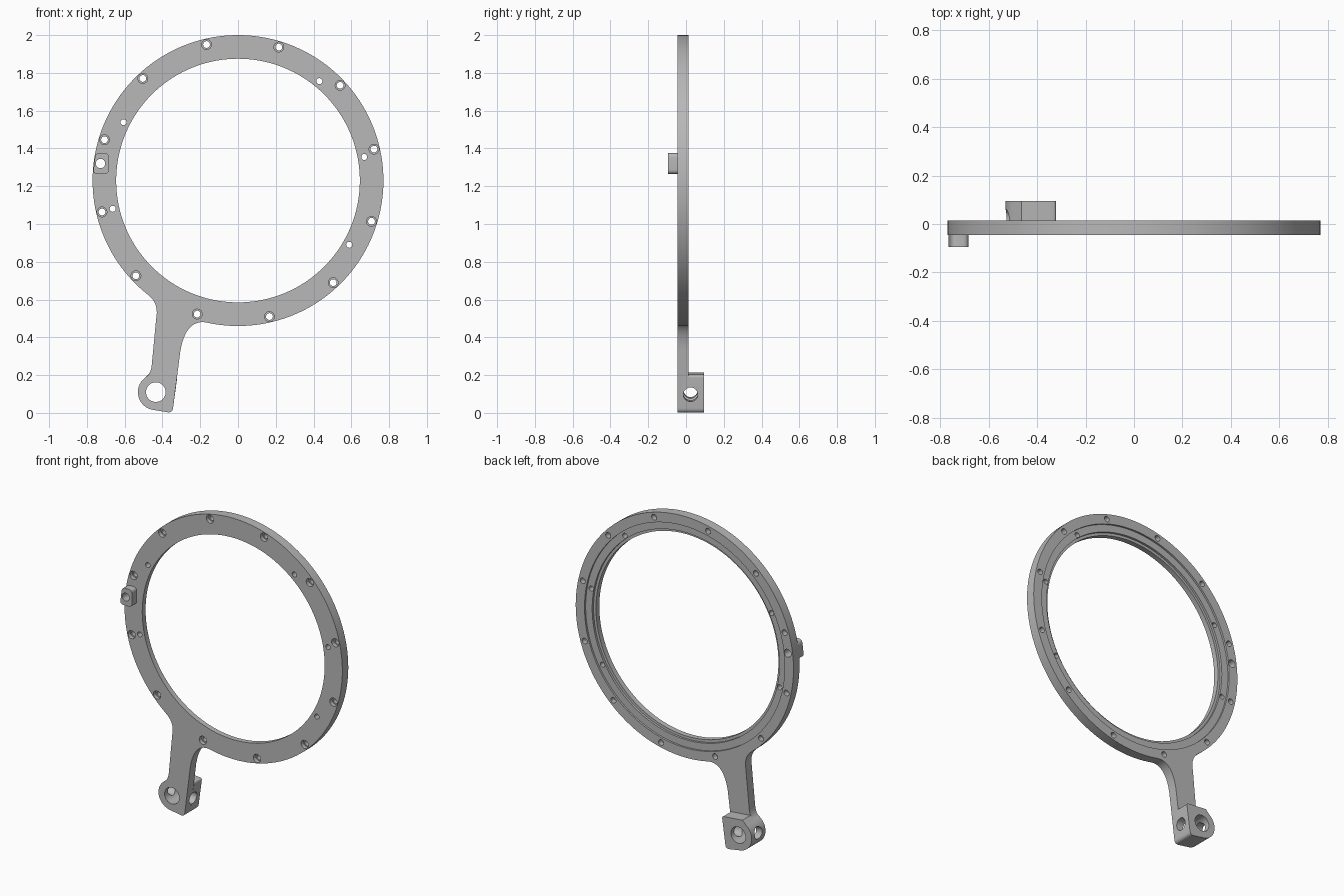
import bpy, bmesh
from math import radians, sin, cos
from mathutils import Vector

cube = bpy.data.objects.get("Cube")
if cube:
    bpy.data.objects.remove(cube, do_unlink=True)

grey = bpy.data.materials.new("satin grey")
grey.use_nodes = True
grey.diffuse_color = (0.48, 0.48, 0.48, 1)
grey.node_tree.nodes["Principled BSDF"].inputs["Base Color"].default_value = (0.48, 0.48, 0.48, 1)

# Main dimensions
CENTRE = Vector((0, 1.23))
OUTER, INNER = 0.77, 0.645
FRONT, BACK = -0.046, 0.014
DEEP = 0.094
LUG = Vector((-0.435, 0.11))


def polar(c, r, deg):
    return c + Vector((cos(radians(deg)), sin(radians(deg)))) * r


def arc(c, r, a, b, n):
    return [polar(c, r, a + (b - a) * i / n) for i in range(n + 1)]


def blend(a, corner, b, n=10):
    """Rounded corner from a to b."""
    a, corner, b = Vector(a), Vector(corner), Vector(b)
    return [a * (1 - t) ** 2 + corner * 2 * t * (1 - t) + b * t * t
            for t in (i / n for i in range(n + 1))]


def rounded(corners, r):
    out = []
    for i, p in enumerate(corners):
        p, before, after = Vector(p), Vector(corners[i - 1]), Vector(corners[(i + 1) % len(corners)])
        out += blend(p + (before - p).normalized() * r, p, p + (after - p).normalized() * r, 6)
    return out


def finish(name, bm):
    bmesh.ops.recalc_face_normals(bm, faces=bm.faces)
    mesh = bpy.data.meshes.new(name)
    bm.to_mesh(mesh)
    bm.free()
    mesh.materials.append(grey)
    ob = bpy.data.objects.new(name, mesh)
    bpy.context.collection.objects.link(ob)
    return ob


def prism(name, outline, y0, y1):
    """Extrude an x-z outline along y."""
    bm = bmesh.new()
    face = bm.faces.new([bm.verts.new((p.x, y0, p.y)) for p in outline])
    ext = bmesh.ops.extrude_face_region(bm, geom=[face])
    moved = [v for v in ext["geom"] if isinstance(v, bmesh.types.BMVert)]
    bmesh.ops.translate(bm, verts=moved, vec=(0, y1 - y0, 0))
    return finish(name, bm)


def cut(targets, centre, r, y0=-1, y1=1, n=24, axis=None):
    """Drill a round hole along y, or along the given axis."""
    bm = bmesh.new()
    axis = Vector(axis or (0, 1, 0))
    bmesh.ops.create_cone(bm, cap_ends=True, segments=n, radius1=r, radius2=r, depth=y1 - y0)
    bmesh.ops.rotate(bm, verts=bm.verts, matrix=Vector((0, 0, 1)).rotation_difference(axis).to_matrix())
    bmesh.ops.translate(bm, verts=bm.verts, vec=(centre.x, (y0 + y1) / 2, centre.y))
    tool = finish("hole_cutter", bm)
    tool.hide_render = True
    for ob in targets:
        mod = ob.modifiers.new("hole", 'BOOLEAN')
        mod.operation, mod.solver, mod.object = 'DIFFERENCE', 'EXACT', tool
        bpy.context.view_layer.objects.active = ob
        bpy.ops.object.modifier_apply(modifier=mod.name)
    bpy.data.objects.remove(tool, do_unlink=True)


# Lug outline, shared by the plate and the thick end block
lug_round = arc(LUG, 0.095, 128, 258, 20)
lug_corner = blend((-0.372, 0.003), (-0.347, 0), (-0.344, 0.025), 6)

# Ring and handle in one plate
plate = prism("ring_and_handle",
              arc(CENTRE, OUTER, -102.8, 231.4, 140)
              + blend((-0.475, 0.623), (-0.418, 0.58), (-0.433, 0.5))
              + blend((-0.457, 0.25), (-0.462, 0.205), (-0.488, 0.19), 6)
              + lug_round + lug_corner
              + blend((-0.305, 0.33), (-0.277, 0.488), (-0.178, 0.48)), FRONT, BACK)

# Thick end block behind the handle
block = prism("handle_end_block",
              lug_round + lug_corner
              + blend((-0.322, 0.185), (-0.32, 0.2), (-0.335, 0.202), 6)
              + [Vector((-0.465, 0.213))], BACK, DEEP)

# Small stop boss on the front of the ring
boss = prism("stop_boss",
             rounded([(-0.684, 1.265), (-0.684, 1.375), (-0.755, 1.375), (-0.768, 1.265)], 0.024),
             -DEEP, FRONT)

# Ring opening and stepped seat on the back
cut([plate], CENTRE, INNER, n=144)
cut([plate], CENTRE, 0.708, 0.002, 1, n=144)
cut([plate], CENTRE, 0.662, -0.012, 1, n=144)

# Counterbored bolt holes
for k in range(12):
    p = polar(CENTRE, 0.739, 13 + 30 * k)
    cut([plate], p, 0.018)
    cut([plate], p, 0.026, -1, FRONT + 0.025)

# Small retainer holes
for angle in (10.6, 50.7, 153, 192.7, 330):
    cut([plate], polar(CENTRE, 0.68, angle), 0.016, n=20)

# Boss hole, pivot hole and the cross hole through the handle end
cut([plate, boss], Vector((-0.728, 1.32)), 0.025)
cut([plate, block], LUG, 0.052, n=40)
cut([plate, block], LUG, 0.038, 0.024 - 0.3, 0.024 + 0.3, n=32, axis=(0.992, 0, -0.128))

# Smooth round walls, crisp edges
for ob in (plate, block, boss):
    bpy.ops.object.select_all(action='DESELECT')
    ob.select_set(True)
    bpy.context.view_layer.objects.active = ob
    bpy.ops.object.shade_smooth_by_angle(angle=radians(30))
